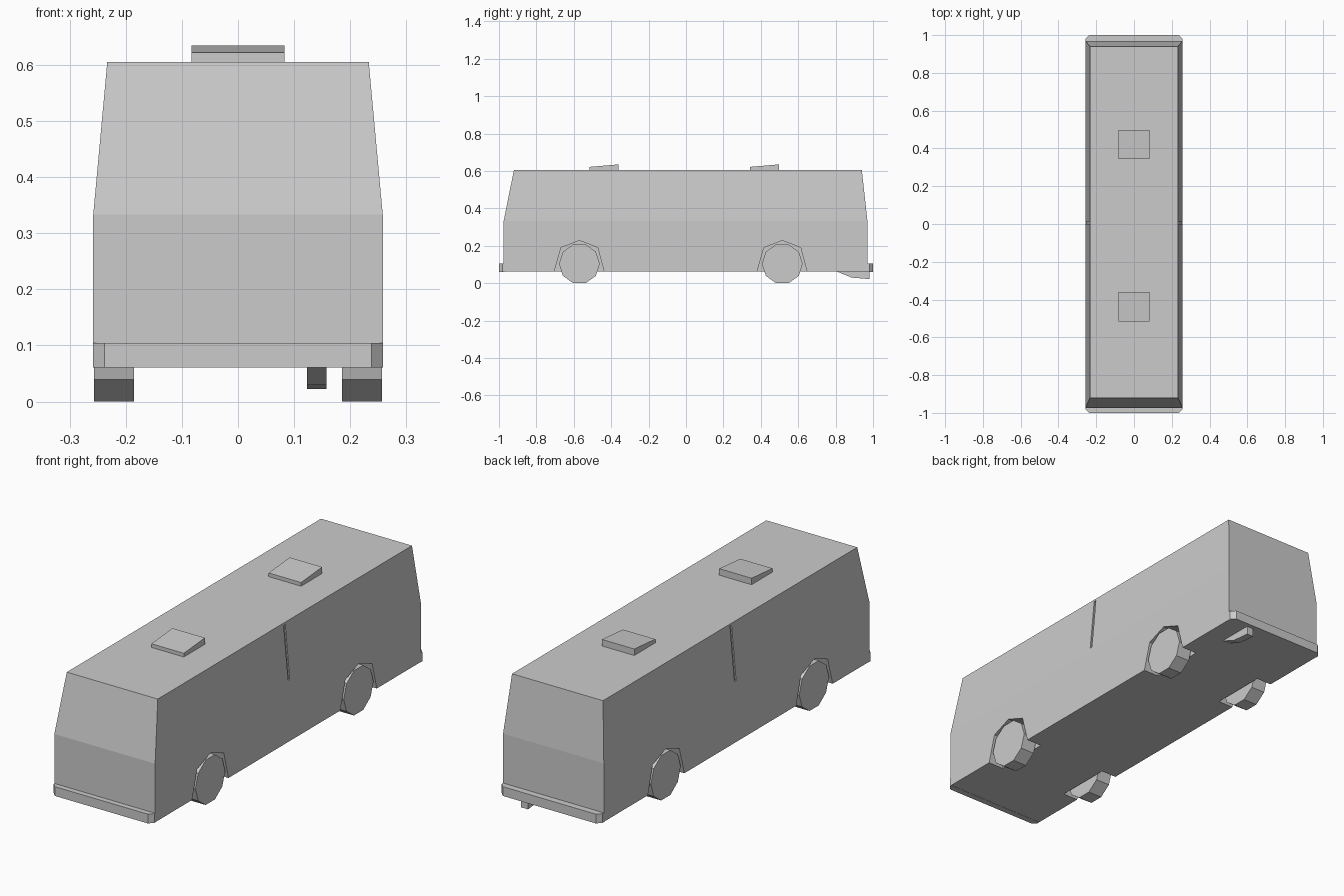
import bpy, bmesh
from math import pi
from mathutils import Matrix

if "Cube" in bpy.data.objects:
    bpy.data.objects.remove(bpy.data.objects["Cube"])


def make_object(name, bm):
    bmesh.ops.recalc_face_normals(bm, faces=bm.faces)
    mesh = bpy.data.meshes.new(name)
    bm.to_mesh(mesh)
    bm.free()
    obj = bpy.data.objects.new(name, mesh)
    bpy.context.collection.objects.link(obj)
    return obj


def loft(name, rings):
    """Join closed rings of points and cap both ends."""
    bm = bmesh.new()
    loops = [[bm.verts.new(p) for p in ring] for ring in rings]
    n = len(loops[0])
    for a, b in zip(loops, loops[1:]):
        for i in range(n):
            j = (i + 1) % n
            bm.faces.new((a[i], a[j], b[j], b[i]))
    bm.faces.new(loops[0])
    bm.faces.new(loops[-1])
    return make_object(name, bm)


def side_prism(name, profile, x0, x1):
    """Extrude a (y, z) profile across x."""
    return loft(name, [[(x, y, z) for y, z in profile] for x in (x0, x1)])


def rect(hw, y0, y1, z):
    return [(-hw, y0, z), (hw, y0, z), (hw, y1, z), (-hw, y1, z)]


def cut(target, cutter):
    mod = target.modifiers.new(cutter.name, 'BOOLEAN')
    mod.operation = 'DIFFERENCE'
    mod.solver = 'EXACT'
    mod.object = cutter
    cutter.hide_render = True
    cutter.hide_viewport = True


# Body shell: straight lower half, tapered upper half
FLOOR, WAIST, ROOF = 0.062, 0.333, 0.605
body = loft("bus_body", [rect(0.258, -0.975, 0.97, FLOOR),
                         rect(0.258, -0.975, 0.97, WAIST),
                         rect(0.233, -0.92, 0.94, ROOF)])

arch = [(-0.14, 0.03), (-0.135, FLOOR), (-0.098, 0.19), (0, 0.228),
        (0.098, 0.19), (0.132, FLOOR), (0.137, 0.03)]

for side, s in (("left", -1), ("right", 1)):
    for end, y in (("front", -0.57), ("rear", 0.515)):
        # Wheel wells
        well = side_prism(f"{end}_{side}_well_cutter",
                          [(y + a, z) for a, z in arch], s * 0.18, s * 0.3)
        cut(body, well)
        # Ten-sided wheels with a flat at the bottom
        bm = bmesh.new()
        bmesh.ops.create_cone(bm, cap_ends=True, segments=10, radius1=0.109,
                              radius2=0.109, depth=0.072)
        ys = [v.co.y for v in bm.verts]
        xs = [v.co.x for v in bm.verts]
        turn = Matrix.Rotation(pi / 2, 4, 'Y')
        if max(ys) > max(xs) - 1e-4:
            turn = turn @ Matrix.Rotation(pi / 10, 4, 'Z')
        bm.transform(turn)
        low = min(v.co.z for v in bm.verts)
        if abs(low) > 0.1085:
            bm.transform(Matrix.Rotation(pi / 10, 4, 'X'))
            low = min(v.co.z for v in bm.verts)
        bm.transform(Matrix.Translation((s * 0.221, y, -low)))
        make_object(f"{end}_{side}_wheel", bm)

    # Narrow groove between the side panels, following the taper
    groove = loft(f"{side}_groove_cutter",
                  [[(s * (x - 0.006), 0.0, z), (s * (x + 0.02), 0.0, z),
                    (s * (x + 0.02), 0.012, z), (s * (x - 0.006), 0.012, z)]
                   for x, z in ((0.257, 0.345), (0.234, 0.595))])
    cut(body, groove)

# Bumpers with clipped outer corners
for name, s, inner in (("front_bumper", -1, 0.97), ("rear_bumper", 1, 0.965)):
    outline = [(-0.258, inner), (0.258, inner), (0.258, 0.98),
               (0.238, 1.0), (-0.238, 1.0), (-0.258, 0.98)]
    loft(name, [[(x, s * y, z) for x, y in outline] for z in (0.061, 0.104)])

# Wedge-shaped roof hatches
for name, y in (("front_roof_hatch", -0.515), ("rear_roof_hatch", 0.343)):
    side_prism(name, [(y, 0.60), (y + 0.154, 0.60), (y + 0.154, 0.635),
                      (y, 0.622)], -0.083, 0.083)

# Exhaust under the tail
side_prism("exhaust_pipe", [(0.80, 0.065), (0.885, 0.03), (0.98, 0.022),
                            (0.98, 0.065)], 0.123, 0.158)
